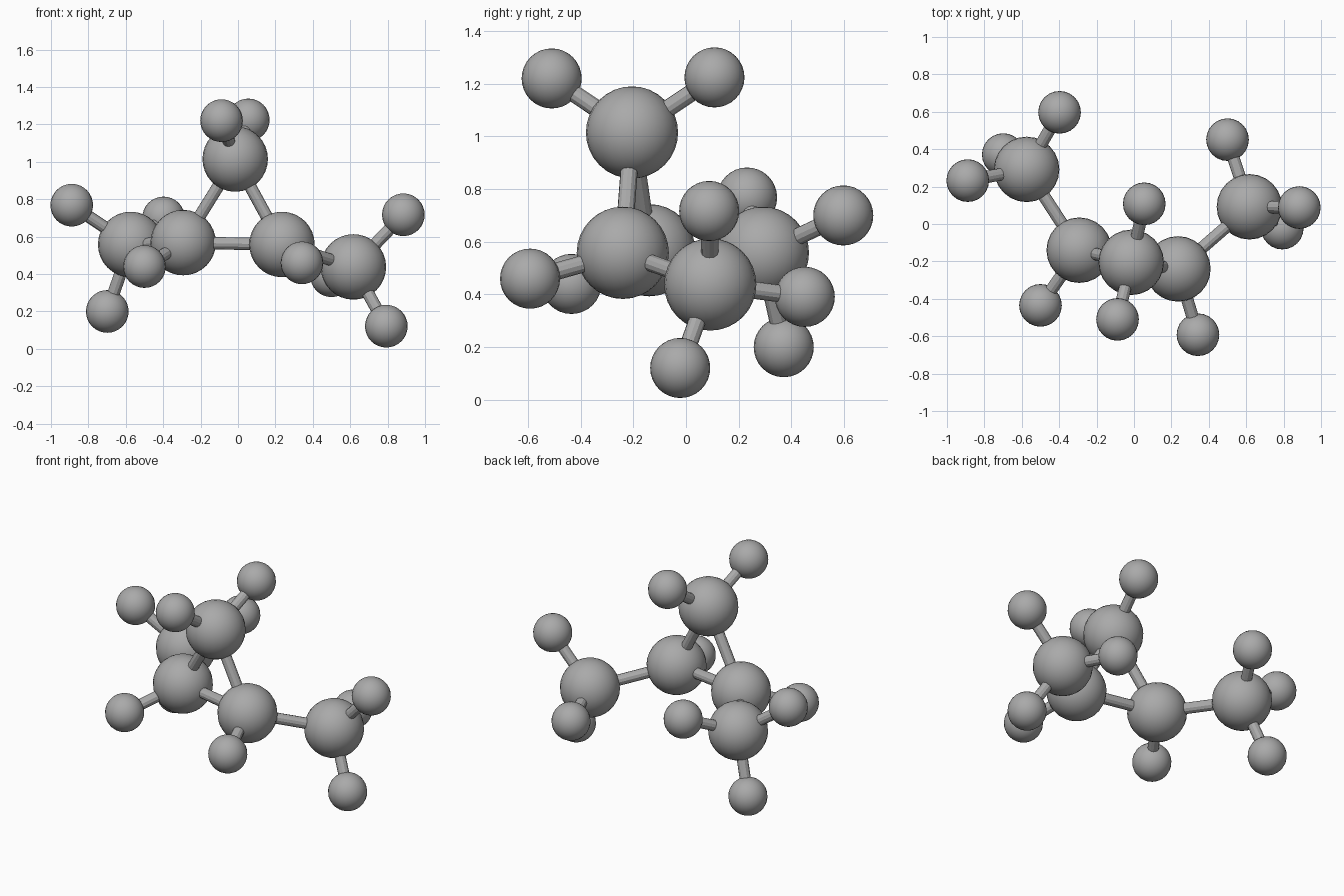
import bpy
from mathutils import Vector

cube = bpy.data.objects.get("Cube")
if cube:
    bpy.data.objects.remove(cube, do_unlink=True)

GREY = (0.4, 0.4, 0.4, 1.0)
mat = bpy.data.materials.new("grey")
mat.use_nodes = True
mat.diffuse_color = GREY
mat.node_tree.nodes["Principled BSDF"].inputs["Base Color"].default_value = GREY

LARGE, SMALL, ROD = 0.175, 0.114, 0.033


def ball(name, centre, radius):
    bpy.ops.mesh.primitive_uv_sphere_add(segments=24, ring_count=16, radius=radius, location=centre)
    obj = bpy.context.object
    obj.name = name
    obj.data.materials.append(mat)
    bpy.ops.object.shade_smooth()


def rod(name, start, end):
    a, b = Vector(start), Vector(end)
    bpy.ops.mesh.primitive_cylinder_add(vertices=12, radius=ROD, depth=(b - a).length, location=(a + b) / 2)
    obj = bpy.context.object
    obj.name = name
    obj.rotation_euler = (b - a).to_track_quat("Z", "Y").to_euler()
    obj.data.materials.append(mat)


# Large balls, each with the small balls attached to it
groups = {
    "top": ((-0.015, -0.205, 1.015), [(-0.088, -0.51, 1.22), (0.055, 0.108, 1.224)]),
    "ring_right": ((-0.293, -0.14, 0.568), [(-0.5, -0.435, 0.44)]),
    "ring_left": ((0.235, -0.24, 0.558), [(0.342, -0.592, 0.46)]),
    "end_right": ((-0.574, 0.292, 0.558),
                  [(-0.889, 0.232, 0.768), (-0.699, 0.371, 0.2), (-0.398, 0.597, 0.7)]),
    "end_left": ((0.617, 0.092, 0.438),
                 [(0.884, 0.088, 0.717), (0.793, -0.022, 0.121), (0.5, 0.451, 0.391)]),
}
for name, (centre, smalls) in groups.items():
    ball(name + "_large_ball", centre, LARGE)
    for i, point in enumerate(smalls, 1):
        ball(f"{name}_small_ball_{i}", point, SMALL)
        rod(f"{name}_short_rod_{i}", centre, point)

# Rods joining the large balls: a triangle with two outer arms
links = [("top", "ring_right"), ("top", "ring_left"), ("ring_right", "ring_left"),
         ("ring_right", "end_right"), ("ring_left", "end_left")]
for a, b in links:
    rod(f"rod_{a}_to_{b}", groups[a][0], groups[b][0])
